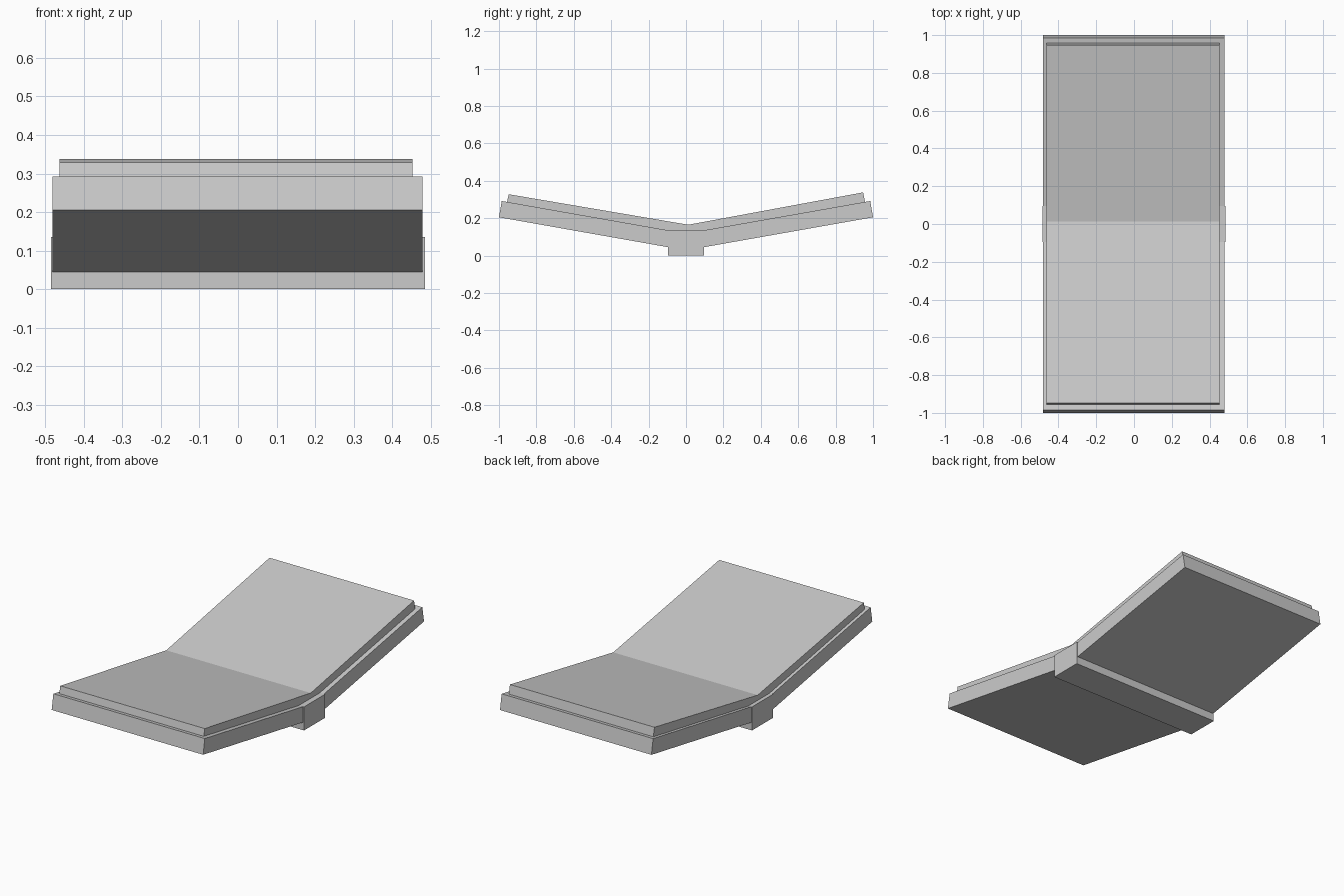
import bpy
import bmesh

if "Cube" in bpy.data.objects:
    bpy.data.objects.remove(bpy.data.objects["Cube"])


def extrude_profile(name, points, x0, x1):
    """Extrude a closed (y, z) outline along x."""
    bm = bmesh.new()
    face = bm.faces.new([bm.verts.new((x0, y, z)) for y, z in points])
    moved = bmesh.ops.extrude_face_region(bm, geom=[face])["geom"]
    verts = [v for v in moved if isinstance(v, bmesh.types.BMVert)]
    bmesh.ops.translate(bm, verts=verts, vec=(x1 - x0, 0, 0))
    bmesh.ops.recalc_face_normals(bm, faces=bm.faces)
    mesh = bpy.data.meshes.new(name)
    bm.to_mesh(mesh)
    bm.free()
    obj = bpy.data.objects.new(name, mesh)
    bpy.context.collection.objects.link(obj)
    return obj


# Central spine block under the fold
extrude_profile("spine", [(-0.095, 0), (0.095, 0), (0.095, 0.135), (-0.095, 0.135)],
                -0.485, 0.485)

# Two sloping covers, mirrored about the spine
cover = [(0.095, 0.045), (1.0, 0.205), (0.985, 0.292), (0.095, 0.135)]
for name, side in (("front_cover", -1), ("back_cover", 1)):
    extrude_profile(name, [(side * y, z) for y, z in cover], -0.481, 0.479)

# Page block resting on the covers, with a slightly off-centre valley
pages = [(-0.957, 0.286), (-0.095, 0.134), (0.095, 0.134), (0.957, 0.287),
         (0.947, 0.338), (0.012, 0.165), (-0.948, 0.328)]
extrude_profile("pages", pages, -0.463, 0.453)
